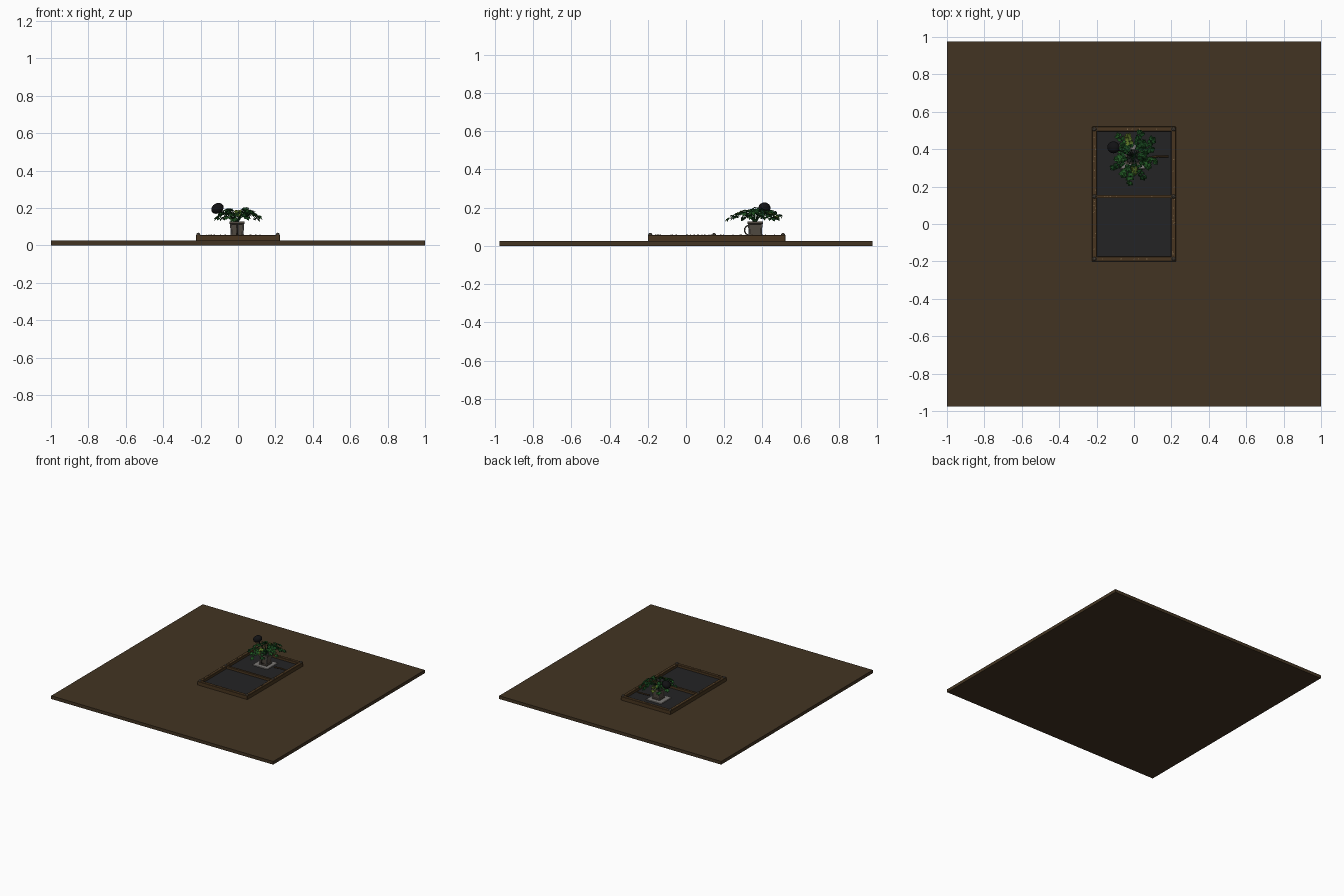
import bpy, bmesh, math, random
from mathutils import Vector, Matrix

random.seed(7)
cube = bpy.data.objects.get("Cube")
if cube:
    bpy.data.objects.remove(cube, do_unlink=True)


def material(name, r, g, b):
    m = bpy.data.materials.new(name)
    m.use_nodes = True
    m.diffuse_color = (r, g, b, 1)
    m.node_tree.nodes["Principled BSDF"].inputs["Base Color"].default_value = (r, g, b, 1)
    return m


EARTH = material("earth brown", 0.055, 0.034, 0.016)
TIMBER = material("timber brown", 0.065, 0.036, 0.014)
SOIL = material("charcoal", 0.017, 0.017, 0.018)
STONE = material("pale stone", 0.2, 0.19, 0.18)
POT = material("grey clay", 0.085, 0.07, 0.055)
TAN = material("tan", 0.22, 0.14, 0.07)
DARK_GREEN = material("dark green", 0.008, 0.055, 0.012)
MID_GREEN = material("leaf green", 0.018, 0.11, 0.02)
LIME = material("yellow green", 0.1, 0.17, 0.02)
BLACK = material("black", 0.006, 0.006, 0.007)


def finish(name, bm, *mats):
    mesh = bpy.data.meshes.new(name)
    bm.to_mesh(mesh)
    bm.free()
    for m in mats:
        mesh.materials.append(m)
    obj = bpy.data.objects.new(name, mesh)
    bpy.context.collection.objects.link(obj)
    return obj


def box(name, lo, hi, mat, bevel=0):
    lo, hi = Vector(lo), Vector(hi)
    bm = bmesh.new()
    bmesh.ops.create_cube(bm, size=1, matrix=Matrix.Translation((lo + hi) / 2) @ Matrix.Diagonal((*(hi - lo), 1)))
    if bevel:
        bmesh.ops.bevel(bm, geom=bm.edges[:], offset=bevel, segments=1, affect='EDGES')
    return finish(name, bm, mat)


def tube(name, points, radius, mat):
    curve = bpy.data.curves.new(name, 'CURVE')
    curve.dimensions = '3D'
    curve.bevel_depth = radius
    curve.bevel_resolution = 1
    curve.use_fill_caps = True
    spline = curve.splines.new('POLY')
    spline.points.add(len(points) - 1)
    for p, co in zip(spline.points, points):
        p.co = (*co, 1)
    curve.materials.append(mat)
    obj = bpy.data.objects.new(name, curve)
    bpy.context.collection.objects.link(obj)
    return obj


# Ground slab and planting bed
box("ground_slab", (-1, -0.975, 0), (1, 0.975, 0.026), EARTH)
box("bed_floor", (-0.21, -0.19, 0.02), (0.21, 0.51, 0.036), SOIL)
X, Y0, Y1, W, TOP = 0.225, -0.2, 0.52, 0.026, 0.057
MID = 0.147
for side, x in (("right", -X), ("left", X - W)):
    box("bed_rail_" + side, (x, Y0, 0.02), (x + W, Y1, TOP), TIMBER, 0.002)
for name, y, w in (("front", Y0, W), ("back", Y1 - W, W), ("middle", MID - 0.009, 0.018)):
    box("bed_rail_" + name, (-X + 0.004, y, 0.02), (X - 0.004, y + w, TOP - 0.001), TIMBER, 0.002)

# Round studs at the rail joints
bm = bmesh.new()
for x in (-X + W / 2, X - W / 2):
    for y in (Y0 + W / 2, MID, Y1 - W / 2):
        bmesh.ops.create_icosphere(bm, subdivisions=2, radius=0.011, matrix=Matrix.Translation((x, y, TOP)))
finish("rail_studs", bm, POT)

# Small chips scattered along the rail tops
bm = bmesh.new()
for i in range(44):
    if i % 3:
        x, y = random.choice((-1, 1)) * (X - W / 2), random.uniform(Y0, Y1) * 0.97
    else:
        x, y = random.uniform(-0.19, 0.19), random.choice((Y0 + W / 2, MID, Y1 - W / 2))
    x += random.uniform(-0.006, 0.006)
    turn = Matrix.Rotation(random.uniform(0, 3), 4, 'Z')
    bmesh.ops.create_cube(bm, size=0.005, matrix=Matrix.Translation((x, y, TOP)) @ turn @ Matrix.Diagonal((1.3, 0.7, 0.7, 1)))
finish("rail_chips", bm, TAN)

# Stone base and square tapered pot
PX, PY = -0.005, 0.362
box("stone_base", (PX - 0.072, PY - 0.068, 0.034), (PX + 0.064, PY + 0.068, 0.042), STONE, 0.002)
bm = bmesh.new()
rings = []
for half, z in ((0.034, 0.04), (0.034, 0.05), (0.029, 0.053), (0.034, 0.113), (0.04, 0.116), (0.04, 0.128), (0.032, 0.128), (0.03, 0.118)):
    rings.append([bm.verts.new((PX + sx * half, PY + sy * half, z)) for sx, sy in ((-1, -1), (1, -1), (1, 1), (-1, 1))])
for a, b in zip(rings, rings[1:]):
    for i in range(4):
        j = (i + 1) % 4
        bm.faces.new((a[i], a[j], b[j], b[i]))
bm.faces.new(rings[0][::-1])
bm.faces.new(rings[-1]).material_index = 1
finish("pot", bm, POT, SOIL)
for sx in (-1, 1):
    for sy in (-1, 1):
        tube("pot_corner_post", [(PX + sx * 0.03, PY + sy * 0.03, 0.05), (PX + sx * 0.034, PY + sy * 0.034, 0.116)], 0.004, STONE)
arc = [(PX, PY - 0.03 - 0.026 * math.sin(a), 0.082 + 0.026 * math.cos(a)) for a in [math.pi * i / 8 for i in range(9)]]
tube("pot_handle", arc, 0.004, POT)

# Drooping stems with paired folded leaves
leaves = bmesh.new()


def add_leaf(base, heading, pitch, length, mat):
    width = length * 0.36
    turn = Matrix.Rotation(heading, 4, 'Z') @ Matrix.Rotation(pitch, 4, 'Y') @ Matrix.Rotation(random.uniform(-0.5, 0.5), 4, 'X')
    place = Matrix.Translation(base) @ turn
    spine = [leaves.verts.new(place @ Vector((length * t, 0, z * length))) for t, z in ((0, 0), (0.45, 0.04), (1, -0.12))]
    for s in (-1, 1):
        a = leaves.verts.new(place @ Vector((length * 0.2, s * width, 0.12 * length)))
        b = leaves.verts.new(place @ Vector((length * 0.62, s * width * 0.85, 0.1 * length)))
        for quad in ((spine[0], a, spine[1]), (spine[1], a, b), (spine[1], b, spine[2])):
            f = leaves.faces.new(quad if s < 0 else quad[::-1])
            f.material_index = mat


STEMS = 17
for i in range(STEMS):
    angle = i * 2.4
    reach = 0.035 + 0.08 * math.sqrt((i + 0.5) / STEMS)
    reach *= 1 + 0.2 * abs(math.sin(angle))
    peak = random.uniform(0.19, 0.215) - 0.25 * (reach - 0.035)
    tip = peak - 0.35 * (reach - 0.04)
    path = []
    for k in range(7):
        t = k / 6
        z = (1 - t) ** 2 * 0.115 + 2 * t * (1 - t) * (peak + 0.035) + t * t * tip
        path.append(Vector((PX + math.cos(angle) * reach * t, PY + math.sin(angle) * reach * t, z)))
    tube("plant_stem", path, 0.0018, DARK_GREEN)
    mat = random.choice((0, 0, 1, 1, 2)) if i < 9 else random.choice((0, 0, 1))
    for k in (3, 4, 5, 6):
        for s in (-1, 1):
            add_leaf(path[k], angle + s * random.uniform(0.5, 1.1), random.uniform(0.1, 0.6), random.uniform(0.024, 0.034), mat if k > 3 else 0)
    add_leaf(path[6], angle, 0.5, 0.034, mat)
finish("plant_leaves", leaves, DARK_GREEN, MID_GREEN, LIME)

# Dark pod leaning out of the foliage
bm = bmesh.new()
tilt = Matrix.Translation((-0.11, 0.41, 0.198)) @ Matrix.Rotation(-0.5, 4, 'Y') @ Matrix.Diagonal((1.05, 0.95, 0.8, 1))
bmesh.ops.create_uvsphere(bm, u_segments=14, v_segments=9, radius=0.034, matrix=tilt)
pod = finish("dark_pod", bm, BLACK)
for p in pod.data.polygons:
    p.use_smooth = True
tube("pod_stem", [(PX, PY, 0.12), (-0.04, 0.375, 0.16), (-0.08, 0.395, 0.175), (-0.105, 0.41, 0.19)], 0.004, BLACK)

# Loose twig on the bed
tube("loose_twig", [(0.08, 0.355, 0.04), (0.13, 0.362, 0.042), (0.185, 0.36, 0.04)], 0.005, TIMBER)
